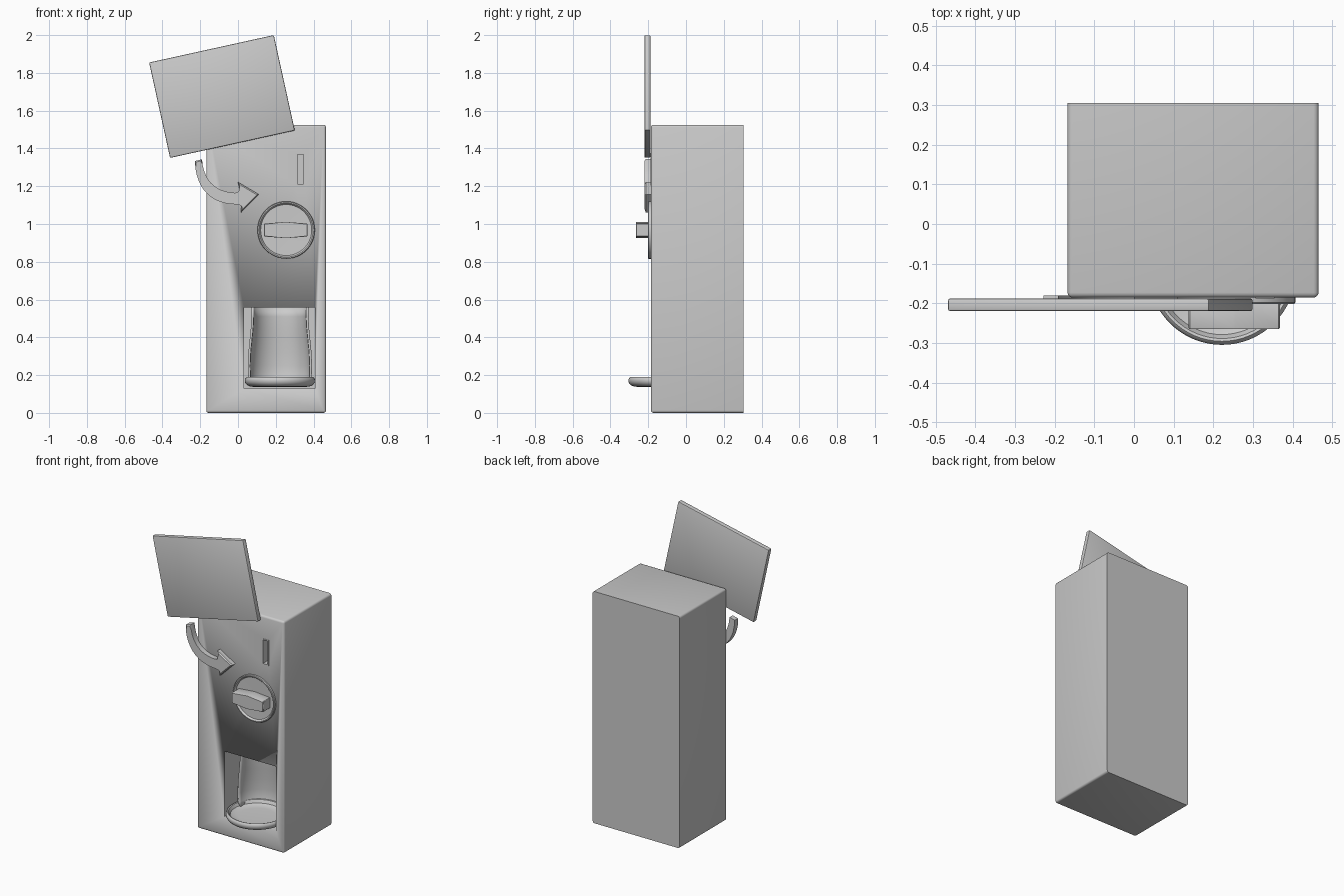
import bpy, bmesh
from math import sin, cos, pi, radians
from mathutils import Vector

if "Cube" in bpy.data.objects:
    bpy.data.objects.remove(bpy.data.objects["Cube"])


def finish(name, bm, smooth=True):
    bmesh.ops.recalc_face_normals(bm, faces=bm.faces[:])
    me = bpy.data.meshes.new(name)
    bm.to_mesh(me)
    bm.free()
    ob = bpy.data.objects.new(name, me)
    bpy.context.collection.objects.link(ob)
    if smooth:
        bpy.ops.object.select_all(action='DESELECT')
        bpy.context.view_layer.objects.active = ob
        ob.select_set(True)
        bpy.ops.object.shade_smooth_by_angle(angle=radians(35))
    return ob


def prism(name, pts, y0, y1, bevel=0.0, segs=2, skip=None):
    """Extrude an x/z outline from y0 (front) to y1; bevel edges unless wholly on plane y1."""
    bm = bmesh.new()
    f = [bm.verts.new((x, y0, z)) for x, z in pts]
    b = [bm.verts.new((x, y1, z)) for x, z in pts]
    front = bm.faces.new(f)
    bm.faces.new(b[::-1])
    n = len(pts)
    for i in range(n):
        j = (i + 1) % n
        bm.faces.new((f[i], b[i], b[j], f[j]))
    if bevel:
        if skip == 'sides':
            edges = list(front.edges)
        else:
            edges = [e for e in bm.edges if not (skip == 'back' and all(v in b for v in e.verts))]
        bmesh.ops.bevel(bm, geom=edges, offset=bevel, segments=segs, profile=0.5, affect='EDGES')
    return finish(name, bm)


def rect(x0, x1, z0, z1):
    return [(x0, z0), (x1, z0), (x1, z1), (x0, z1)]


def loft(name, rings, closed=True, cap=False, thick=0.0):
    bm = bmesh.new()
    rows = [[bm.verts.new(p) for p in r] for r in rings]
    n = len(rows[0])
    for a, b in zip(rows, rows[1:]):
        for i in range(n if closed else n - 1):
            j = (i + 1) % n
            bm.faces.new((a[i], a[j], b[j], b[i]))
    if cap:
        bm.faces.new(rows[0])
        bm.faces.new(rows[-1])
    ob = finish(name, bm)
    if thick:
        m = ob.modifiers.new("thickness", 'SOLIDIFY')
        m.thickness = thick
        m.offset = 0
    return ob


# cabinet with rounded front and side edges, sharp back
cabinet = prism("cabinet", rect(-0.168, 0.466, 0, 1.525), -0.186, 0.305, 0.013, 3, 'back')

# coin slot and dispensing recess cut into the front
cutters = [("slot_cutter", rect(0.307, 0.355, 1.205, 1.375), -0.14),
           ("recess_cutter", rect(0.032, 0.408, 0.128, 0.558), 0.10)]
for name, outline, depth in cutters:
    c = prism(name, outline, -0.3, depth)
    c.hide_render = True
    c.hide_viewport = False
    m = cabinet.modifiers.new(name, 'BOOLEAN')
    m.object, m.operation, m.solver = c, 'DIFFERENCE', 'EXACT'
bpy.context.view_layer.update()
me = bpy.data.meshes.new_from_object(cabinet.evaluated_get(bpy.context.evaluated_depsgraph_get()))
cabinet.modifiers.clear()
cabinet.data = me
for name, _, _ in cutters:
    bpy.data.objects.remove(bpy.data.objects[name])

# slot frame
for i, (x0, x1, z0, z1) in enumerate([(0.307, 0.314, 1.205, 1.375), (0.348, 0.355, 1.205, 1.375),
                                      (0.314, 0.348, 1.205, 1.212), (0.314, 0.348, 1.368, 1.375)]):
    prism("slot_frame_%d" % i, rect(x0, x1, z0, z1), -0.188, -0.142)

# tilted sign panel
panel = prism("sign_panel", rect(-0.338, 0.338, -0.2585, 0.2585), -0.22, -0.188, 0.006, 2)
panel.rotation_euler.y = -radians(12.4)
panel.location = (-0.085, 0, 1.675)


# curved arrow
def bezier(p, n=12):
    p = [Vector(q) for q in p]
    return [tuple((1 - t) ** 3 * p[0] + 3 * t * (1 - t) ** 2 * p[1]
                  + 3 * t * t * (1 - t) * p[2] + t ** 3 * p[3])
            for t in (i / n for i in range(n + 1))]


outer = bezier([(-0.228, 1.333), (-0.225, 1.17), (-0.12, 1.09), (0.024, 1.106)])
inner = bezier([(0.012, 1.165), (-0.10, 1.16), (-0.18, 1.21), (-0.191, 1.343)])
prism("arrow", outer + [(0.016, 1.061), (0.111, 1.156), (0.0, 1.222)] + inner,
      -0.22, -0.18, 0.007, 1, 'sides')

# dial disc with raised rim and dished face
CX, CZ = 0.255, 0.968
profile = [(0.152, -0.18), (0.152, -0.198), (0.149, -0.202), (0.143, -0.202),
           (0.139, -0.198), (0.135, -0.191), (0.01, -0.188)]
loft("dial", [[(CX + r * cos(2 * pi * i / 48), y, CZ + r * sin(2 * pi * i / 48))
               for i in range(48)] for r, y in profile], cap=True)

# dial handle
handle = [(-0.115, -0.034), (0, -0.043), (0.115, -0.034), (0.115, 0.034), (0, 0.043), (-0.115, 0.034)]
prism("dial_handle", [(CX - 0.002 + x, CZ + z) for x, z in handle], -0.265, -0.185, 0.003, 1)

# round catch tray with rolled rim
TX, TY = 0.222, -0.119
tray = [(0.12, 0.137), (0.155, 0.139), (0.174, 0.147), (0.184, 0.16), (0.186, 0.173),
        (0.183, 0.184), (0.177, 0.189), (0.170, 0.187), (0.166, 0.18), (0.160, 0.168),
        (0.145, 0.161), (0.11, 0.159)]
loft("catch_tray", [[(TX + r * cos(2 * pi * i / 64), TY + r * sin(2 * pi * i / 64), z)
                     for i in range(64)] for r, z in tray], cap=True)

# half-round chute rising from the tray to the recess ceiling
chute = [(0.152, 0.162), (0.162, 0.19), (0.164, 0.25), (0.161, 0.32), (0.154, 0.39),
         (0.148, 0.45), (0.145, 0.51), (0.145, 0.557)]
loft("chute", [[(TX + r * cos(pi * i / 24), -0.08 + 0.9 * r * sin(pi * i / 24), z)
                for i in range(25)] for r, z in chute], closed=False, thick=0.012)
